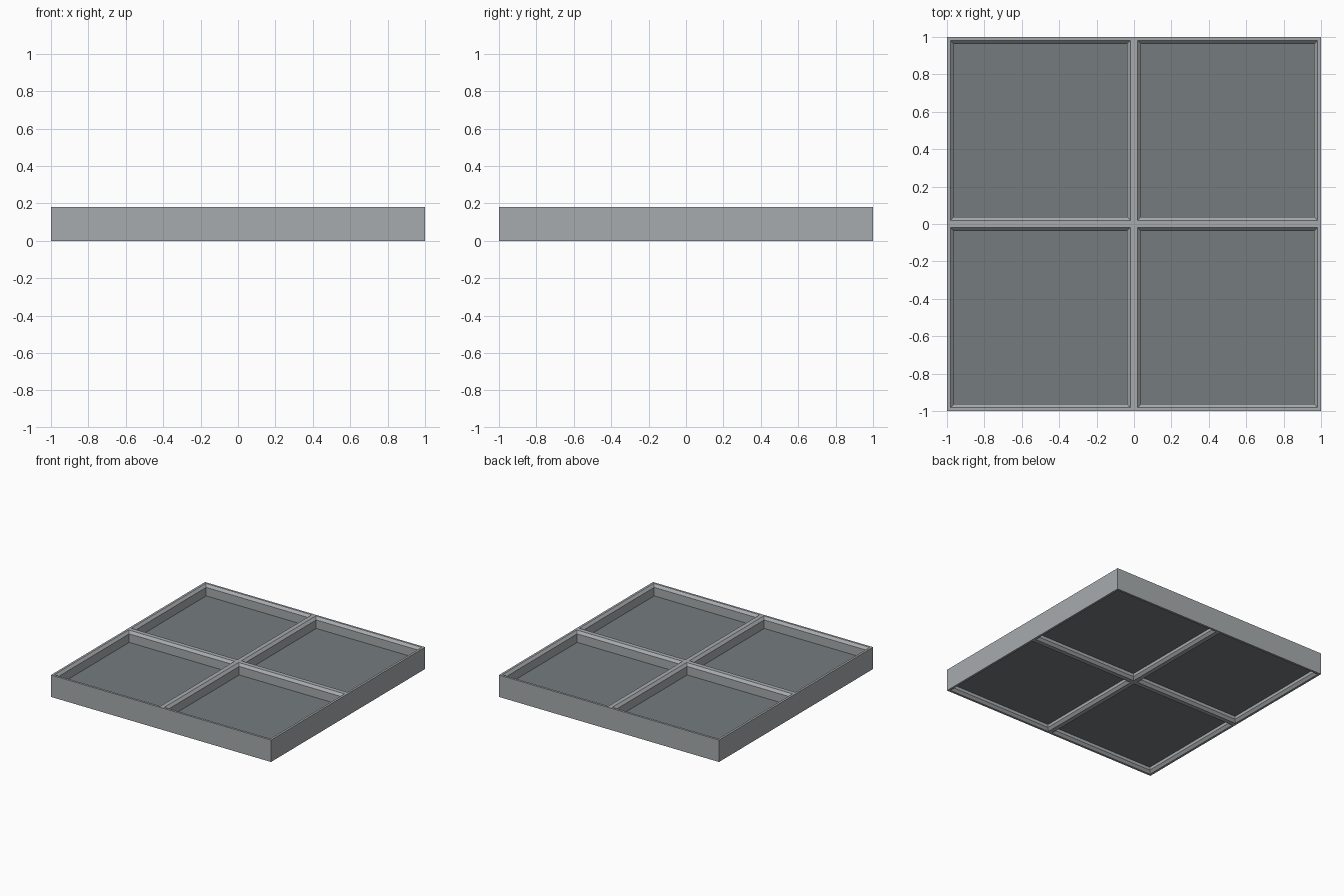
import bpy, bmesh

if "Cube" in bpy.data.objects:
    bpy.data.objects.remove(bpy.data.objects["Cube"])

HEIGHT = 0.18
RIM = 0.018        # flat rim width of one cell
INNER = 0.037      # inset of the vertical inner wall
CHAMFER = 0.02     # drop of the sloped edge
PANEL_Z = (0.045, 0.09)
CENTRES = [(x, y) for x in (-0.5, 0.5) for y in (-0.5, 0.5)]


def material(name, *rgb):
    mat = bpy.data.materials.new(name)
    mat.diffuse_color = (*rgb, 1)
    mat.use_nodes = True
    mat.node_tree.nodes["Principled BSDF"].inputs["Base Color"].default_value = mat.diffuse_color
    return mat


def finish(name, bm, mat):
    bmesh.ops.recalc_face_normals(bm, faces=bm.faces)
    mesh = bpy.data.meshes.new(name)
    bm.to_mesh(mesh)
    bm.free()
    mesh.materials.append(mat)
    bpy.context.collection.objects.link(bpy.data.objects.new(name, mesh))


def square(bm, centre, inset, z):
    r = 0.5 - inset
    cx, cy = centre
    return [bm.verts.new((cx + sx * r, cy + sy * r, z))
            for sx, sy in ((-1, -1), (1, -1), (1, 1), (-1, 1))]


frame_grey = material("frame_grey", 0.39, 0.41, 0.42)
panel_grey = material("panel_grey", 0.176, 0.198, 0.21)

# Frame: chamfered profile (inset, height) swept round each square cell
profile = [(0, 0), (0, HEIGHT), (RIM, HEIGHT), (INNER, HEIGHT - CHAMFER),
           (INNER, CHAMFER), (RIM, 0)]
bm = bmesh.new()
for c in CENTRES:
    rings = [square(bm, c, i, z) for i, z in profile]
    for a, b in zip(rings, rings[1:] + rings[:1]):
        for k in range(4):
            n = (k + 1) % 4
            bm.faces.new((a[k], a[n], b[n], b[k]))

# Merge the four cells, dropping the hidden walls between them
inside = [f for f in bm.faces
          if all(abs(v.co.x) < 1e-4 for v in f.verts)
          or all(abs(v.co.y) < 1e-4 for v in f.verts)]
bmesh.ops.delete(bm, geom=inside, context='FACES')
bmesh.ops.remove_doubles(bm, verts=bm.verts, dist=1e-4)
finish("frame", bm, frame_grey)

# Panels: one thin dark slab recessed in each cell
for n, c in enumerate(CENTRES):
    bm = bmesh.new()
    low, high = (square(bm, c, INNER, z) for z in PANEL_Z)
    bm.faces.new(low[::-1])
    bm.faces.new(high)
    for k in range(4):
        j = (k + 1) % 4
        bm.faces.new((low[k], low[j], high[j], high[k]))
    finish(f"panel_{n + 1}", bm, panel_grey)
